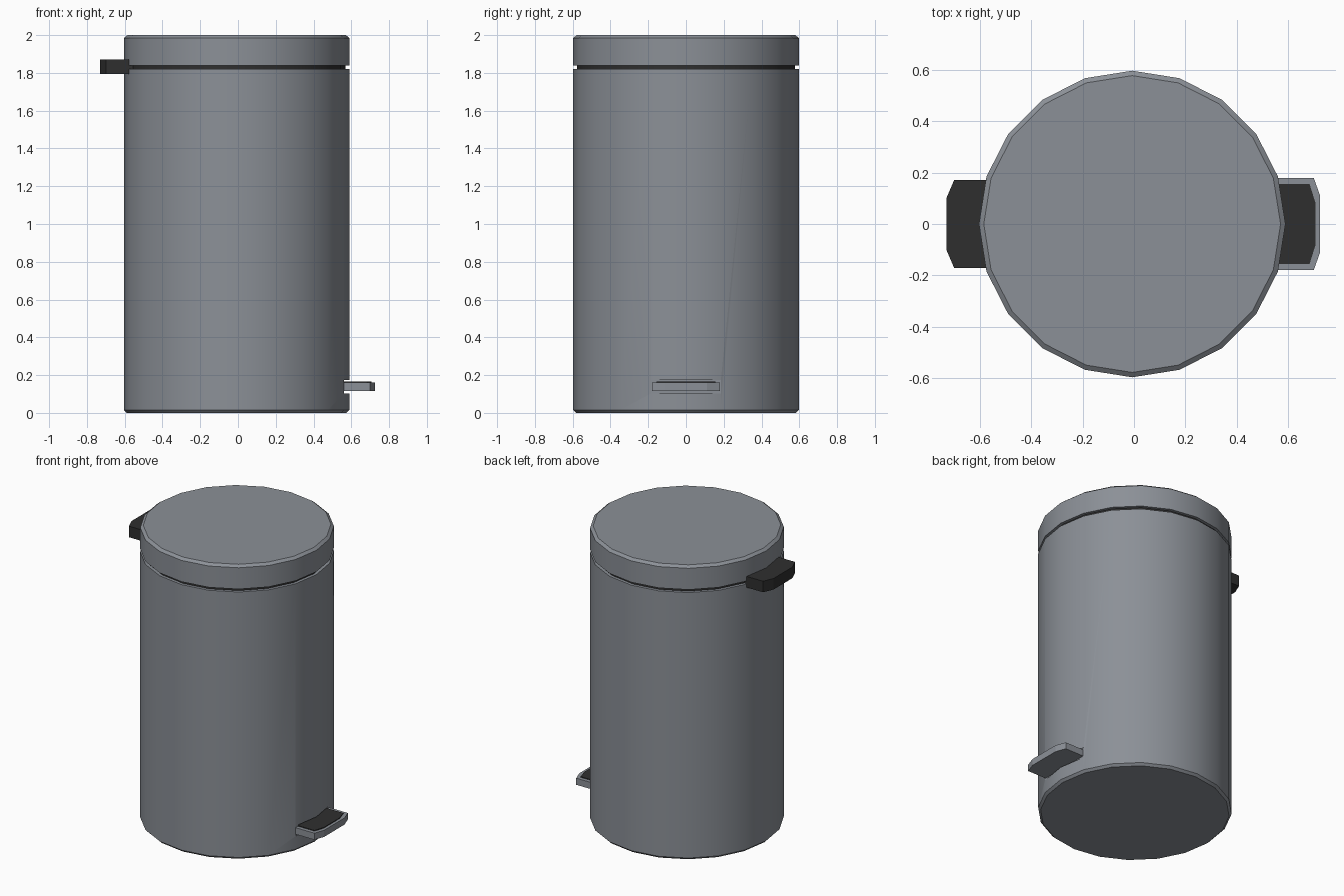
import bpy
import bmesh
import math

cube = bpy.data.objects.get("Cube")
if cube:
    bpy.data.objects.remove(cube, do_unlink=True)

SIDES = 20
RADIUS = 0.597
CENTRE_X = -0.007


def material(name, colour):
    mat = bpy.data.materials.new(name)
    mat.use_nodes = True
    mat.diffuse_color = colour
    node = next(n for n in mat.node_tree.nodes if n.type == 'BSDF_PRINCIPLED')
    node.inputs["Base Color"].default_value = colour
    return mat


grey = material("steel grey", (0.26, 0.28, 0.31, 1))
black = material("black plastic", (0.028, 0.028, 0.028, 1))


def add_object(name, bm, mat):
    bmesh.ops.recalc_face_normals(bm, faces=bm.faces)
    mesh = bpy.data.meshes.new(name)
    bm.to_mesh(mesh)
    bm.free()
    mesh.materials.append(mat)
    obj = bpy.data.objects.new(name, mesh)
    bpy.context.collection.objects.link(obj)
    return obj


def lathe(name, profile, mat):
    """Closed round part from (radius, height) pairs."""
    bm = bmesh.new()
    rings = []
    for r, z in profile:
        angles = [math.tau * i / SIDES for i in range(SIDES)]
        rings.append([bm.verts.new((CENTRE_X + r * math.cos(a), r * math.sin(a), z))
                      for a in angles])
    for low, high in zip(rings, rings[1:]):
        for i in range(SIDES):
            j = (i + 1) % SIDES
            bm.faces.new((low[i], low[j], high[j], high[i]))
    bm.faces.new(rings[0])
    bm.faces.new(rings[-1])
    return add_object(name, bm, mat)


def tab(name, inner, outer, half_width, chamfer, bottom, top, mat):
    """Flat tab along x with its two outer corners cut off."""
    shoulder = outer - math.copysign(chamfer, outer)
    half = [(inner, half_width), (shoulder, half_width), (outer, half_width - 0.07)]
    outline = half + [(x, -y) for x, y in reversed(half)]
    bm = bmesh.new()
    base = bm.faces.new([bm.verts.new((x, y, bottom)) for x, y in outline])
    extruded = bmesh.ops.extrude_face_region(bm, geom=[base], use_keep_orig=True)
    verts = [v for v in extruded["geom"] if isinstance(v, bmesh.types.BMVert)]
    bmesh.ops.translate(bm, verts=verts, vec=(0, 0, top - bottom))
    return add_object(name, bm, mat)


def smooth(obj):
    bpy.ops.object.select_all(action='DESELECT')
    obj.select_set(True)
    bpy.context.view_layer.objects.active = obj
    bpy.ops.object.shade_smooth_by_angle(angle=math.radians(30))


# Bin body with chamfered foot
body = lathe("body", [(0.582, 0), (RADIUS, 0.015), (RADIUS, 1.82)], grey)

# Slot in the body for the pedal
bm = bmesh.new()
bmesh.ops.create_cube(bm, size=1)
bmesh.ops.scale(bm, vec=(0.1, 0.37, 0.07), verts=bm.verts)
bmesh.ops.translate(bm, vec=(0.61, 0, 0.138), verts=bm.verts)
cutter = add_object("slot_cutter", bm, grey)
cutter.hide_render = True
cut = body.modifiers.new("pedal slot", 'BOOLEAN')
cut.operation = 'DIFFERENCE'
cut.solver = 'EXACT'
cut.object = cutter
bpy.context.view_layer.objects.active = body
bpy.ops.object.modifier_apply(modifier=cut.name)
bpy.data.objects.remove(cutter, do_unlink=True)

# Recessed seal and lid
seal = lathe("seal_ring", [(0.577, 1.81), (0.577, 1.85)], black)
lid = lathe("lid", [(RADIUS, 1.84), (RADIUS, 1.985), (0.578, 2.0)], grey)
for part in (body, seal, lid):
    smooth(part)

# Rear handle, pedal and its grip pad
tab("handle", -0.54, -0.73, 0.172, 0.03, 1.795, 1.87, black)
tab("pedal", 0.52, 0.725, 0.18, 0.025, 0.115, 0.16, grey)
tab("pedal_pad", 0.54, 0.706, 0.155, 0.022, 0.157, 0.165, black)
